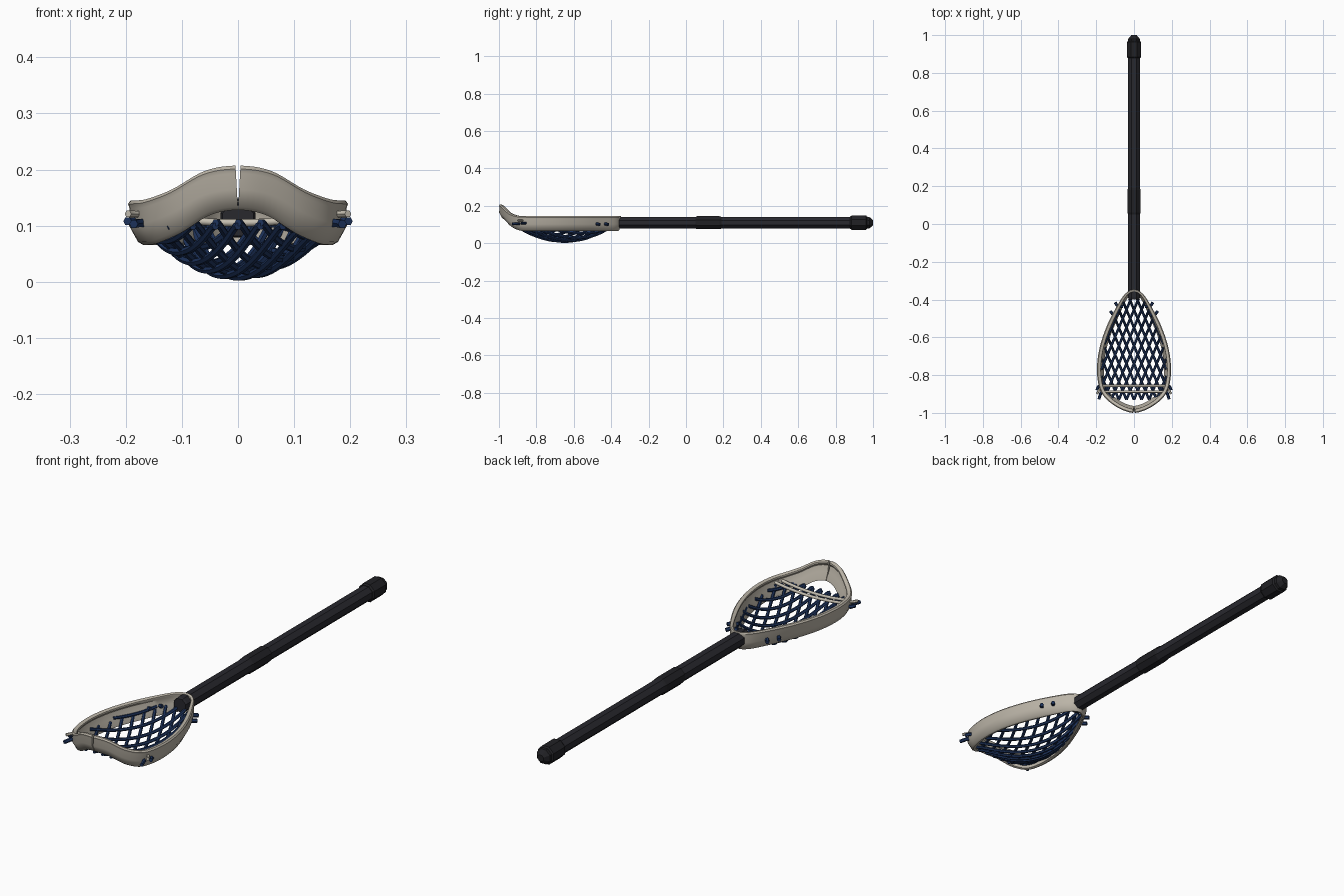
import bpy, bmesh, math
from mathutils import Vector

if "Cube" in bpy.data.objects:
    bpy.data.objects.remove(bpy.data.objects["Cube"])


def material(name, rgb):
    m = bpy.data.materials.new(name)
    m.use_nodes = True
    m.diffuse_color = (*rgb, 1)
    m.node_tree.nodes["Principled BSDF"].inputs["Base Color"].default_value = (*rgb, 1)
    return m


BONE = material("bone plastic", (0.50, 0.46, 0.39))
CREAM = material("cream cord", (0.56, 0.52, 0.44))
NAVY = material("navy cord", (0.012, 0.032, 0.105))
SHAFT = material("charcoal metal", (0.021, 0.021, 0.027))
RUBBER = material("black rubber", (0.015, 0.015, 0.018))


def finish(bm, name, mat, smooth=None):
    bmesh.ops.recalc_face_normals(bm, faces=bm.faces)
    me = bpy.data.meshes.new(name)
    bm.to_mesh(me)
    bm.free()
    me.materials.append(mat)
    ob = bpy.data.objects.new(name, me)
    bpy.context.collection.objects.link(ob)
    if smooth:
        bpy.ops.object.select_all(action='DESELECT')
        ob.select_set(True)
        bpy.context.view_layer.objects.active = ob
        bpy.ops.object.shade_smooth_by_angle(angle=math.radians(smooth))
    return ob


def skin(bm, rings):
    """Join rings of points into a capped tube."""
    loops = [[bm.verts.new(p) for p in r] for r in rings]
    n = len(loops[0])
    for a, b in zip(loops, loops[1:]):
        for j in range(n):
            k = (j + 1) % n
            bm.faces.new((a[j], a[k], b[k], b[j]))
    bm.faces.new(loops[0])
    bm.faces.new(loops[-1])


def cord(bm, path, r, sides=6):
    path = [Vector(p) for p in path]
    rings = []
    for i, p in enumerate(path):
        t = (path[min(i + 1, len(path) - 1)] - path[max(i - 1, 0)]).normalized()
        u = t.cross(Vector((0, 0, 1))).normalized()
        v = u.cross(t)
        rings.append([p + r * (math.cos(a) * u + math.sin(a) * v)
                      for a in (2 * math.pi * j / sides for j in range(sides))])
    skin(bm, rings)


# Handle: eight-sided sections stacked along y
AXIS_Z = 0.11


def handle_part(name, profile, mat):
    bm = bmesh.new()
    k = 1 / math.cos(math.pi / 8)
    skin(bm, [[(r * k * math.cos(a), y, AXIS_Z + r * k * math.sin(a))
               for a in (math.pi * (j + 0.5) / 4 for j in range(8))] for y, r in profile])
    finish(bm, name, mat)


handle_part("shaft", [(-0.40, 0.028), (-0.39, 0.031), (0.95, 0.031)], SHAFT)
handle_part("grip_sleeve", [(0.05, 0.031), (0.06, 0.0345), (0.18, 0.0345), (0.19, 0.031)], RUBBER)
handle_part("end_cap", [(0.878, 0.033), (0.885, 0.038), (0.963, 0.038), (0.968, 0.032),
                        (0.98, 0.031), (1.0, 0.014)], RUBBER)

# Head outline for the left half, front to throat: x, y, lift of the scoop
KEYS = [(0, -1.0, 0.062), (0.06, -0.985, 0.053), (0.12, -0.95, 0.02), (0.165, -0.905, 0.003),
        (0.188, -0.85, 0), (0.196, -0.76, 0), (0.181, -0.65, 0), (0.14, -0.53, 0),
        (0.082, -0.42, 0), (0.042, -0.365, 0), (0, -0.346, 0)]


def mirror(p):
    return Vector((-p[0], p[1], p[2]))


keys = [mirror(KEYS[1])] + [Vector(p) for p in KEYS] + [mirror(KEYS[-2])]
side = []
for a, b, c, d in zip(keys, keys[1:], keys[2:], keys[3:]):
    for s in range(6):
        t = s / 6
        side.append(0.5 * (2 * b + (c - a) * t + (2 * a - 5 * b + 4 * c - d) * t * t
                           + (3 * b - a - 3 * c + d) * t ** 3))
side.append(keys[-2])
ring = side + [mirror(p) for p in reversed(side[:-1])]

# Head frame: wall section (inward offset, height) swept round the outline, split at the front
WALL = [(0.005, 0.145), (0.0, 0.139), (0.003, 0.131), (0.001, 0.102), (0.018, 0.071),
        (0.027, 0.066), (0.037, 0.069), (0.036, 0.076), (0.023, 0.102), (0.016, 0.128),
        (0.021, 0.136), (0.020, 0.142), (0.014, 0.145)]
rings = []
for i, p in enumerate(ring):
    before = ring[i - 1] if i else mirror(ring[1])
    after = ring[i + 1] if i < len(ring) - 1 else mirror(ring[-2])
    t = (after - before).normalized()
    inward = Vector((-t.y, t.x)).normalized()
    k = 1 - 0.4 * max(0, min(1, (p.y + 0.5) / 0.15))
    slit = 0.0045 * ((i == 0) - (i == len(ring) - 1))
    rings.append([(p.x + inward.x * d * k + slit * (z - 0.066) / 0.079,
                   p.y + inward.y * d * k, z + p.z) for d, z in WALL])
bm = bmesh.new()
skin(bm, rings)
finish(bm, "head_frame", BONE, 40)


def half_width(y):
    for a, b in zip(side, side[1:]):
        if a.y <= y <= b.y:
            return a.x + (b.x - a.x) * (y - a.y) / (b.y - a.y)
    return 0


# Pocket: two crossing families of cords draped in a bowl
FRONT, BACK, PITCH, SLOPE = -0.93, -0.395, 0.04, 0.42


def drape(x, y, w):
    bowl = (1 - (x / w) ** 2) * max(0, 1 - ((y + 0.65) / 0.27) ** 2)
    return 0.102 - 0.091 * bowl


bm = bmesh.new()
for direction in (1, -1):
    for n in range(-11, 12):
        path = []
        for s in range(61):
            y = FRONT + (BACK - FRONT) * s / 60
            x = direction * (n * PITCH + SLOPE * (y - FRONT))
            w = half_width(y) - 0.02
            if w > 0.01 and abs(x) < w:
                path.append((x, y, drape(x, y, w) + 0.003 * direction))
        if len(path) > 2:
            cord(bm, path, 0.0068)
finish(bm, "pocket_net", NAVY, 50)

# Two cream cords across the front of the pocket
bm = bmesh.new()
for y in (-0.857, -0.887):
    w = half_width(y) - 0.008
    cord(bm, [(w * u, y, 0.105 + 0.016 * u * u) for u in (s / 8 - 1 for s in range(17))], 0.0065, 8)
finish(bm, "cross_cords", CREAM, 50)

# Cord tails and knots on the outside of each wall
cream_tails, navy_tails = bmesh.new(), bmesh.new()
for s in (1, -1):
    cord(cream_tails, [(s * 0.165, -0.868, 0.12), (s * 0.186, -0.88, 0.121),
                       (s * 0.196, -0.90, 0.121)], 0.0065)
    cord(navy_tails, [(s * 0.15, -0.875, 0.105), (s * 0.176, -0.895, 0.105),
                      (s * 0.186, -0.928, 0.103)], 0.008)
    cord(navy_tails, [(s * 0.165, -0.85, 0.108), (s * 0.19, -0.862, 0.108),
                      (s * 0.197, -0.88, 0.108)], 0.008)
    for y in (-0.475, -0.43):
        w = half_width(y)
        cord(navy_tails, [(s * (w - 0.03), y - 0.008, 0.104), (s * (w + 0.002), y, 0.103),
                          (s * (w + 0.012), y + 0.014, 0.1)], 0.0085)
finish(cream_tails, "cream_tails", CREAM, 50)
finish(navy_tails, "navy_knots", NAVY, 50)
